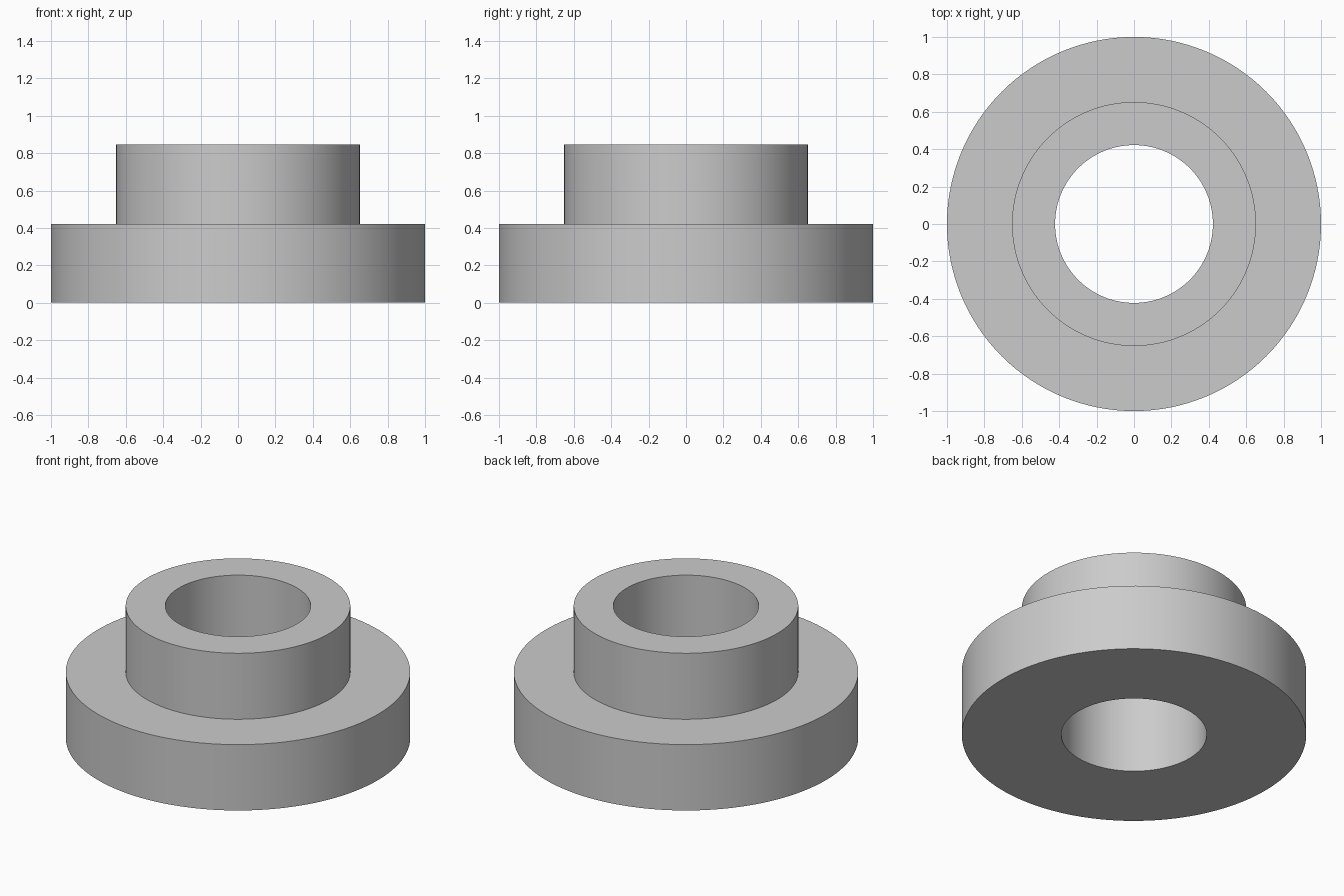
import bpy
import bmesh
from math import cos, sin, tau

cube = bpy.data.objects.get("Cube")
if cube:
    bpy.data.objects.remove(cube, do_unlink=True)

SEGMENTS = 128
FLANGE_R, HUB_R, BORE_R = 1.0, 0.652, 0.422
FLANGE_H, TOTAL_H = 0.422, 0.845

grey = bpy.data.materials.new("plain grey")
grey.use_nodes = True
colour = (0.6, 0.6, 0.6, 1)
grey.diffuse_color = colour
grey.node_tree.nodes["Principled BSDF"].inputs["Base Color"].default_value = colour


def revolve(name, profile):
    """Sweep a closed (radius, height) profile around z."""
    bm = bmesh.new()
    rings = [[bm.verts.new((r * cos(tau * i / SEGMENTS), r * sin(tau * i / SEGMENTS), z))
              for i in range(SEGMENTS)] for r, z in profile]
    for k, ring in enumerate(rings):
        above = rings[(k + 1) % len(rings)]
        for i in range(SEGMENTS):
            j = (i + 1) % SEGMENTS
            bm.faces.new((ring[i], ring[j], above[j], above[i]))
    bmesh.ops.recalc_face_normals(bm, faces=bm.faces)
    mesh = bpy.data.meshes.new(name)
    bm.to_mesh(mesh)
    bm.free()
    obj = bpy.data.objects.new(name, mesh)
    bpy.context.collection.objects.link(obj)
    mesh.materials.append(grey)
    # Smooth round walls, crisp rims
    bpy.ops.object.select_all(action="DESELECT")
    obj.select_set(True)
    bpy.context.view_layer.objects.active = obj
    bpy.ops.object.shade_smooth_by_angle()
    return obj


# Wide flange, narrower hub and through bore in one turned solid
revolve("flanged_bushing", [
    (BORE_R, 0), (FLANGE_R, 0), (FLANGE_R, FLANGE_H),
    (HUB_R, FLANGE_H), (HUB_R, TOTAL_H), (BORE_R, TOTAL_H),
])
